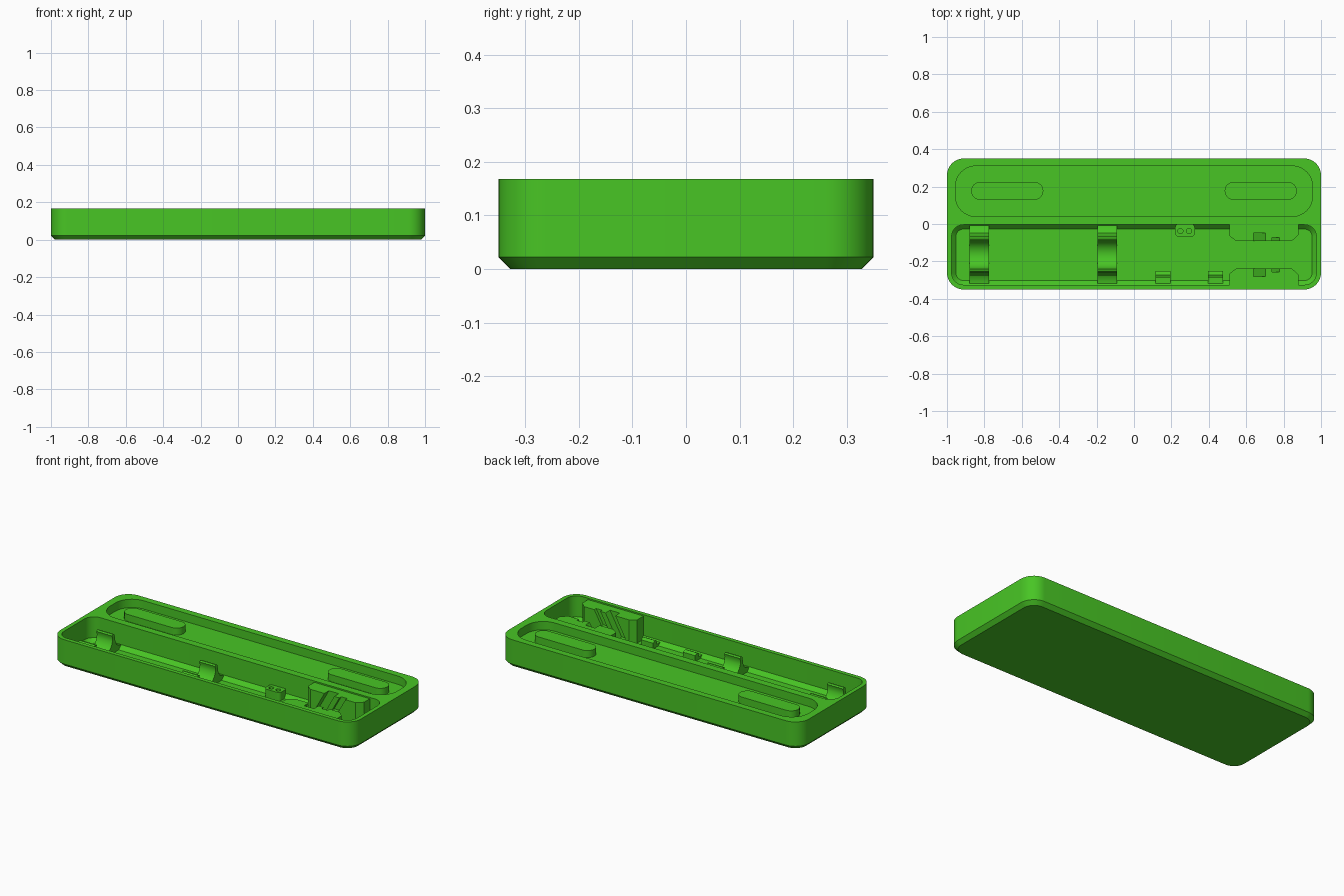
import bpy, bmesh, math
from mathutils import Vector

if "Cube" in bpy.data.objects:
    bpy.data.objects.remove(bpy.data.objects["Cube"])

green = bpy.data.materials.new("bright green")
green.diffuse_color = (0.065, 0.56, 0.018, 1)
green.use_nodes = True
green.node_tree.nodes["Principled BSDF"].inputs["Base Color"].default_value = green.diffuse_color


def finish(name, bm, smooth=True):
    bmesh.ops.recalc_face_normals(bm, faces=bm.faces)
    me = bpy.data.meshes.new(name)
    bm.to_mesh(me)
    bm.free()
    ob = bpy.data.objects.new(name, me)
    bpy.context.collection.objects.link(ob)
    me.materials.append(green)
    if smooth:
        shade(ob)
    return ob


def shade(ob):
    bpy.ops.object.select_all(action='DESELECT')
    ob.select_set(True)
    bpy.context.view_layer.objects.active = ob
    bpy.ops.object.shade_smooth_by_angle(angle=math.radians(30))


def rounded(x0, x1, y0, y1, r, n=10):
    """Outline of a rounded rectangle."""
    pts = []
    for cx, cy, a0 in ((x1 - r, y1 - r, 0), (x0 + r, y1 - r, 90),
                       (x0 + r, y0 + r, 180), (x1 - r, y0 + r, 270)):
        for i in range(n + 1):
            a = math.radians(a0 + 90 * i / n)
            pts.append((cx + r * math.cos(a), cy + r * math.sin(a)))
    return pts


def loft(name, rings):
    """Closed solid through stacked outlines: [(outline, z), ...]."""
    bm = bmesh.new()
    loops = [[bm.verts.new((x, y, z)) for x, y in o] for o, z in rings]
    n = len(loops[0])
    for a, b in zip(loops, loops[1:]):
        for i in range(n):
            j = (i + 1) % n
            bm.faces.new((a[i], a[j], b[j], b[i]))
    bm.faces.new(loops[0])
    bm.faces.new(loops[-1])
    return finish(name, bm)


def extrude(name, pts, axis, a, b):
    """Extrude a 2D profile along x (profile yz) or y (profile xz)."""
    bm = bmesh.new()
    place = (lambda p, t: (t, p[0], p[1])) if axis == 'x' else (lambda p, t: (p[0], t, p[1]))
    lo = [bm.verts.new(place(p, a)) for p in pts]
    hi = [bm.verts.new(place(p, b)) for p in pts]
    bm.faces.new(lo)
    bm.faces.new(hi)
    for i in range(len(pts)):
        j = (i + 1) % len(pts)
        bm.faces.new((lo[i], lo[j], hi[j], hi[i]))
    return finish(name, bm)


def cut(ob, *cutters):
    for c in cutters:
        m = ob.modifiers.new("cut", 'BOOLEAN')
        m.operation = 'DIFFERENCE'
        m.solver = 'EXACT'
        m.object = c
        bpy.context.view_layer.objects.active = ob
        bpy.ops.object.modifier_apply(modifier=m.name)
        bpy.data.objects.remove(c)
    shade(ob)


TOP, FLOOR = 0.168, 0.02

# Tray body with chamfered underside
tray = loft("tray", [(rounded(-0.978, 0.978, -0.328, 0.328, 0.07), 0),
                     (rounded(-1, 1, -0.35, 0.35, 0.09), 0.022),
                     (rounded(-1, 1, -0.35, 0.35, 0.09), TOP)])

# Deep front compartment and shallow back pocket
deep = loft("deep_cutter", [(rounded(-0.952, 0.952, -0.302, -0.027, 0.04), FLOOR),
                            (rounded(-0.975, 0.975, -0.325, -0.004, 0.063), 0.043),
                            (rounded(-0.975, 0.975, -0.325, -0.004, 0.063), 0.3)])
shallow = loft("pocket_cutter", [(rounded(-0.955, 0.955, 0.04, 0.31, 0.11), 0.118),
                                 (rounded(-0.955, 0.955, 0.04, 0.31, 0.11), 0.3)])
cut(tray, deep, shallow)

# Pill-shaped rests in the back pocket
for side, x0 in (("left", -0.87), ("right", 0.485)):
    o = rounded(x0, x0 + 0.385, 0.13, 0.224, 0.046)
    loft(side + "_pill_rest", [(o, 0.115), (o, 0.16)])

# Cradle clips: flared prongs around a round seat
MID = -0.162
half = [(0.155, 0.015), (0.155, 0.045), (0.135, 0.048), (0.115, 0.06),
        (0.103, 0.085), (0.095, 0.128), (0.088, 0.134), (0.08, 0.134), (0.072, 0.128)]
seat = [(0.078 * math.cos(math.radians(a)), 0.11 + 0.078 * math.sin(math.radians(a)))
        for a in range(0, -181, -15)]
clip = ([(MID + y, z) for y, z in half] + [(MID + y, z) for y, z in seat]
        + [(MID - y, z) for y, z in reversed(half)])
for name, x0, x1 in (("left_cradle_clip", -0.88, -0.775), ("middle_cradle_clip", -0.195, -0.09)):
    extrude(name, clip, 'x', x0, x1)

# Small block with two pin holes
o = rounded(0.22, 0.325, -0.068, 0.0, 0.02)
pins = loft("pin_block", [(o, 0.015), (o, 0.07)])
holes = []
for x in (0.248, 0.294):
    h = rounded(x - 0.014, x + 0.014, -0.052, -0.024, 0.0139, 4)
    holes.append(loft("hole_cutter", [(h, 0.045), (h, 0.1)]))
cut(pins, *holes)

# Little hooked tabs along the front wall
tab = [(-0.325, 0.015), (-0.325, 0.036), (-0.285, 0.036), (-0.285, 0.058),
       (-0.272, 0.064), (-0.25, 0.056), (-0.25, 0.015)]
for i, x0 in enumerate((0.115, 0.395)):
    extrude("hook_tab_%d" % (i + 1), tab, 'x', x0, x0 + 0.08)

# Paired holder blocks with a slanted slot facing the middle
for side, wall, d in (("back", -0.002, -1), ("front", -0.327, 1)):
    def Y(t):
        return wall + d * t
    plan = [(0.51, Y(0)), (0.51, Y(0.062)), (0.545, Y(0.088)), (0.845, Y(0.088)),
            (0.88, Y(0.056)), (0.88, Y(0))]
    block = loft(side + "_holder_block", [(plan, 0.015), (plan, 0.16)])
    slot = [(0.555, 0.01), (0.66, 0.2), (0.725, 0.2), (0.62, 0.01)]
    ya, yb = sorted((Y(0.045), Y(0.15)))
    groove = extrude("slot_cutter", slot, 'y', ya, yb)
    slot2 = [(0.69, 0.075), (0.76, 0.2), (0.80, 0.2), (0.73, 0.075)]
    ya, yb = sorted((Y(0.07), Y(0.15)))
    groove2 = extrude("slot_cutter", slot2, 'y', ya, yb)
    cut(block, groove, groove2)
